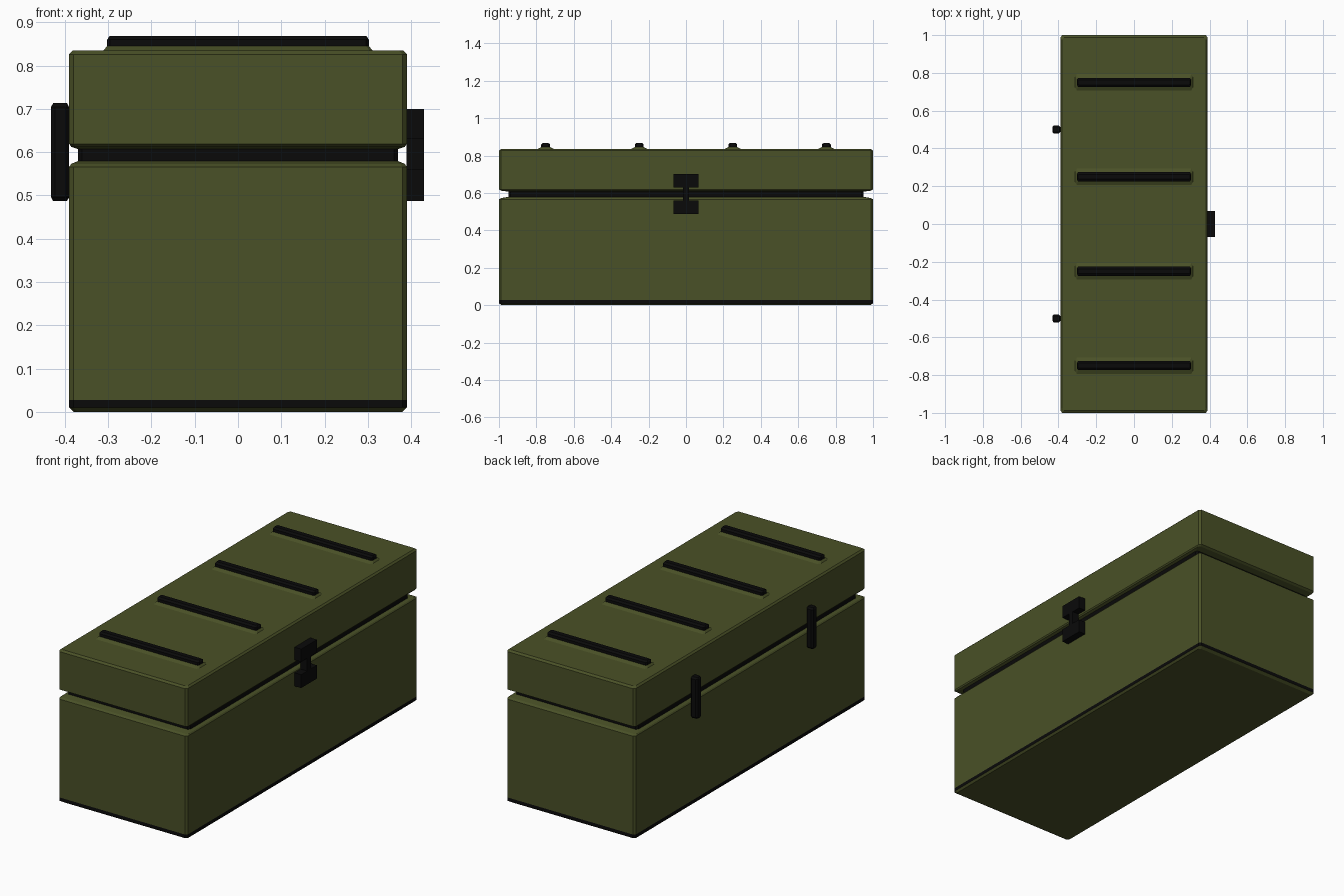
import bpy, bmesh

if "Cube" in bpy.data.objects:
    bpy.data.objects.remove(bpy.data.objects["Cube"])


def material(name, color):
    m = bpy.data.materials.new(name)
    m.diffuse_color = (*color, 1)
    m.use_nodes = True
    m.node_tree.nodes["Principled BSDF"].inputs["Base Color"].default_value = m.diffuse_color
    return m


OLIVE = material("olive_paint", (0.068, 0.082, 0.02))
BLACK = material("black_rubber", (0.003, 0.003, 0.003))


def finish(name, bm):
    bmesh.ops.recalc_face_normals(bm, faces=bm.faces)
    me = bpy.data.meshes.new(name)
    bm.to_mesh(me)
    bm.free()
    ob = bpy.data.objects.new(name, me)
    bpy.context.collection.objects.link(ob)
    me.materials.append(OLIVE)
    me.materials.append(BLACK)
    return ob


def loft(name, rings, bands, caps=(True, True), center=(0, 0), cap_mat=0):
    """Stack chamfered rectangles (half x, half y, z, corner x, corner y)."""
    bm = bmesh.new()
    loops = []
    for hx, hy, z, cx, cy in rings:
        pts = [(hx, hy - cy), (hx - cx, hy), (cx - hx, hy), (-hx, hy - cy),
               (-hx, cy - hy), (cx - hx, -hy), (hx - cx, -hy), (hx, cy - hy)]
        loops.append([bm.verts.new((x + center[0], y + center[1], z)) for x, y in pts])
    for a, b, mat in zip(loops, loops[1:], bands):
        for i in range(8):
            j = (i + 1) % 8
            bm.faces.new((a[i], a[j], b[j], b[i])).material_index = mat
    for loop, wanted in ((loops[0], caps[0]), (loops[-1], caps[1])):
        if wanted:
            bm.faces.new(loop).material_index = cap_mat
    return finish(name, bm)


def extrude_x(name, outline, x0, x1, y=0, inset=0):
    """Extrude a (y, z) outline along x, with a chamfered outer rim."""
    bm = bmesh.new()
    face = bm.faces.new([bm.verts.new((x0, y + p, q)) for p, q in outline])
    out = bmesh.ops.extrude_face_region(bm, geom=[face])["geom"]
    bmesh.ops.translate(bm, vec=(x1 - x0, 0, 0),
                        verts=[v for v in out if isinstance(v, bmesh.types.BMVert)])
    if inset:
        bmesh.ops.bevel(bm, geom=list(bm.edges), offset=inset, segments=1, affect='EDGES')
    for f in bm.faces:
        f.material_index = 1
    return finish(name, bm)


CX, CY = 0.01, 0.012

# Lower box with black foot strip
loft("case_body", [(0.38, 0.985, 0, CX, CY), (0.39, 1, 0.01, CX, CY),
                   (0.39, 1, 0.028, CX, CY), (0.39, 1, 0.566, CX, CY),
                   (0.385, 0.988, 0.573, CX, CY), (0.37, 0.95, 0.579, CX, CY)],
     [0, 1, 0, 0, 0], (True, False))

# Recessed seal between box and lid
loft("seal", [(0.37, 0.95, 0.579, CX, CY), (0.37, 0.95, 0.607, CX, CY)],
     [1], (False, False))

# Lid
loft("lid", [(0.37, 0.95, 0.607, CX, CY), (0.385, 0.988, 0.612, CX, CY),
             (0.39, 1, 0.619, CX, CY), (0.39, 1, 0.826, CX, CY),
             (0.381, 0.988, 0.835, CX, CY)], [0, 0, 0, 0], (False, True))

# Ribs across the lid: olive skirt with black cap
for i, y in enumerate((-0.75, -0.25, 0.25, 0.75)):
    loft(f"lid_rib_{i + 1}", [(0.312, 0.045, 0.834, 0.008, 0.015),
                              (0.302, 0.024, 0.845, 0.006, 0.008),
                              (0.302, 0.024, 0.860, 0.006, 0.008),
                              (0.297, 0.013, 0.868, 0.006, 0.006)],
         [0, 1, 1], (False, True), (0, y), 1)

# Hinges on the left side
for i, y in enumerate((-0.5, 0.5)):
    loft(f"hinge_{i + 1}", [(0.016, 0.014, 0.487, 0.006, 0.006),
                            (0.021, 0.022, 0.496, 0.009, 0.009),
                            (0.021, 0.022, 0.704, 0.009, 0.009),
                            (0.016, 0.014, 0.713, 0.006, 0.006)],
         [1, 1, 1], (True, True), (-0.411, y), 1)

# I-shaped latch on the right side
half = [(0.068, 0.487), (0.068, 0.56), (0.016, 0.56),
        (0.016, 0.63), (0.068, 0.63), (0.068, 0.70)]
extrude_x("latch", half + [(-y, z) for y, z in reversed(half)], 0.389, 0.43)
